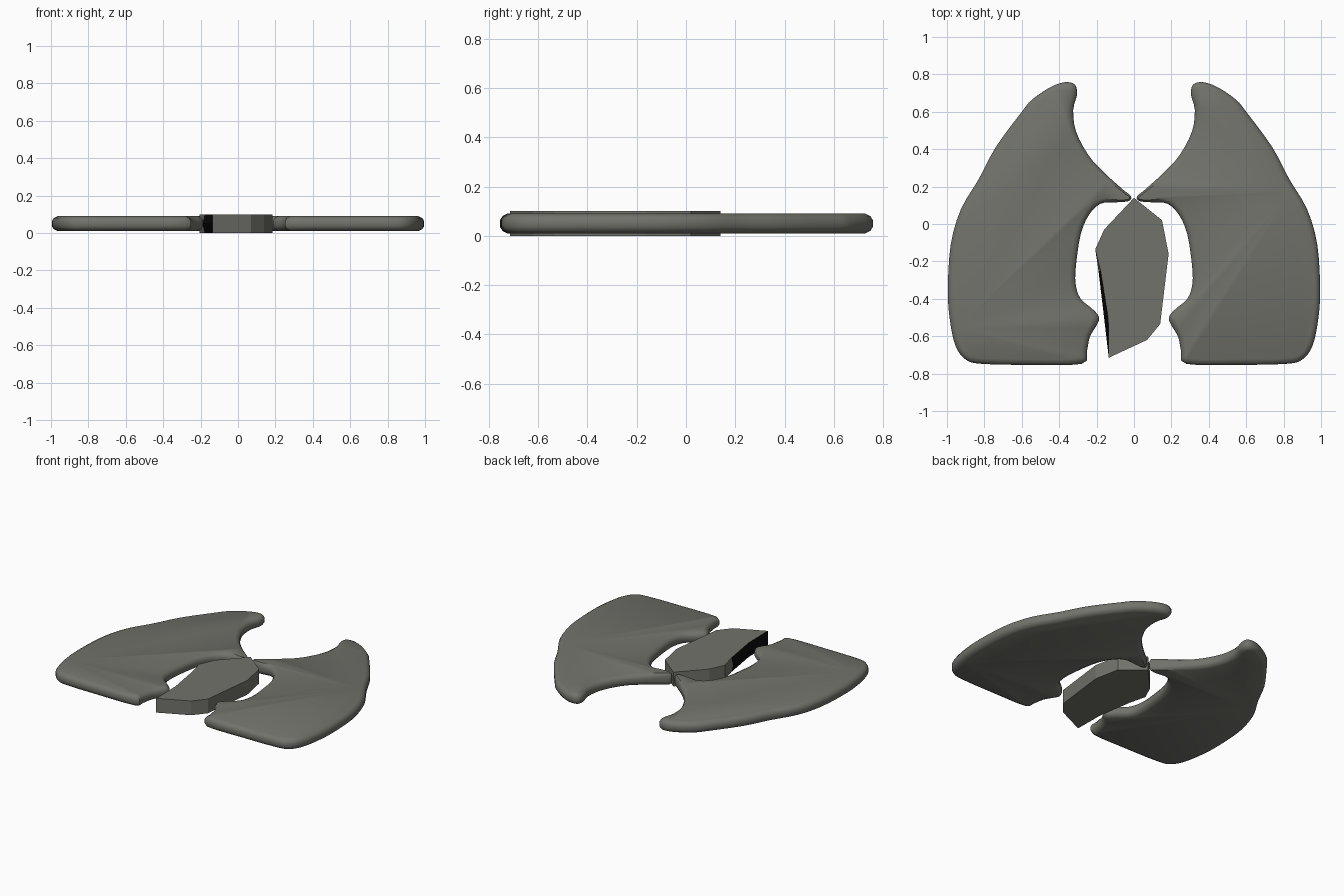
import bpy, bmesh
from mathutils import Vector

if "Cube" in bpy.data.objects:
    bpy.data.objects.remove(bpy.data.objects["Cube"])


def material(name, rgb):
    m = bpy.data.materials.new(name)
    m.diffuse_color = (*rgb, 1)
    m.use_nodes = True
    m.node_tree.nodes["Principled BSDF"].inputs["Base Color"].default_value = m.diffuse_color
    return m


GREY = material("warm grey", (0.17, 0.17, 0.15))
BLACK = material("black", (0.003, 0.003, 0.003))

# half outline of the body, clockwise from the upper tip
WING = [(.315, .745), (.37, .758), (.45, .73), (.545, .665), (.60, .60), (.74, .41),
        (.83, .24), (.925, .08), (.98, -.11), (.995, -.35), (.985, -.51), (.955, -.65),
        (.90, -.725), (.81, -.748), (.55, -.753), (.28, -.748), (.252, -.68), (.235, -.60),
        (.187, -.515), (.21, -.465), (.285, -.40), (.312, -.32), (.31, -.22),
        (.285, -.055), (.24, .05), (.18, .108), (.11, .115), (.03, .122), (.016, .148),
        (.06, .185), (.165, .28), (.245, .37), (.31, .495), (.325, .61), (.305, .69)]


def smooth_loop(pts, steps):
    """Closed Catmull-Rom curve through the points."""
    p = [Vector(q) for q in pts]
    n, out = len(p), []
    for i in range(n):
        a, b, c, d = p[i - 1], p[i], p[(i + 1) % n], p[(i + 2) % n]
        for s in range(steps):
            t = s / steps
            out.append(0.5 * (2 * b + (c - a) * t + (2 * a - 5 * b + 4 * c - d) * t * t
                              + (3 * b - a - 3 * c + d) * t ** 3))
    return out


def inset(loop, amount):
    """Move a clockwise loop inwards, less so on the thin inner horn."""
    res = []
    for i, p in enumerate(loop):
        t = (loop[(i + 1) % len(loop)] - loop[i - 1]).normalized()
        k = min(1, max(0.35, p.x / 0.2))
        res.append(p + Vector((t.y, -t.x)) * amount * k)
    return res


def loft(name, rings, mats):
    """Stack rings of 3D points and cap both ends."""
    bm = bmesh.new()
    vs = [[bm.verts.new(p) for p in r] for r in rings]
    n = len(vs[0])
    for a, b in zip(vs, vs[1:]):
        for i in range(n):
            bm.faces.new((a[i], a[(i + 1) % n], b[(i + 1) % n], b[i]))
    bm.faces.new(vs[0])
    bm.faces.new(vs[-1])
    bmesh.ops.remove_doubles(bm, verts=bm.verts, dist=1e-5)
    bmesh.ops.recalc_face_normals(bm, faces=bm.faces)
    me = bpy.data.meshes.new(name)
    bm.to_mesh(me)
    bm.free()
    ob = bpy.data.objects.new(name, me)
    bpy.context.collection.objects.link(ob)
    for m in mats:
        me.materials.append(m)
    return ob


# two mirrored side plates with rounded rims
loop = smooth_loop(WING, 3)
profile = [(.030, .010), (.010, .020), (0, .036), (0, .064), (.010, .080), (.030, .090)]
for side, name in ((1, "right_plate"), (-1, "left_plate")):
    rings = [[(side * p.x, p.y, z) for p in inset(loop, d)] for d, z in profile]
    ob = loft(name, rings, [GREY])
    bpy.context.view_layer.objects.active = ob
    ob.select_set(True)
    bpy.ops.object.shade_smooth_by_angle(angle=0.6)
    ob.select_set(False)

# faceted centre piece, its left flank ridged at mid height
CENTRE = [(0, .14), (.15, .02), (.185, -.16), (.14, -.535), (.07, -.62),
          (-.135, -.715), (-.160, -.50), (-.190, -.25), (-.207, -.135), (-.16, -.03)]
dent = {6: .022, 7: .012}
edge = [(x + dent.get(i, 0), y) for i, (x, y) in enumerate(CENTRE)]
rings = [[(x, y, 0) for x, y in edge], [(x, y, .05) for x, y in CENTRE],
         [(x, y, .10) for x, y in edge]]
centre = loft("centre_piece", rings, [GREY, BLACK])
for f in centre.data.polygons:
    if f.normal.x < -0.8 and 0.05 < abs(f.normal.z) < 0.9 and f.center.y < -.2:
        f.material_index = 1
